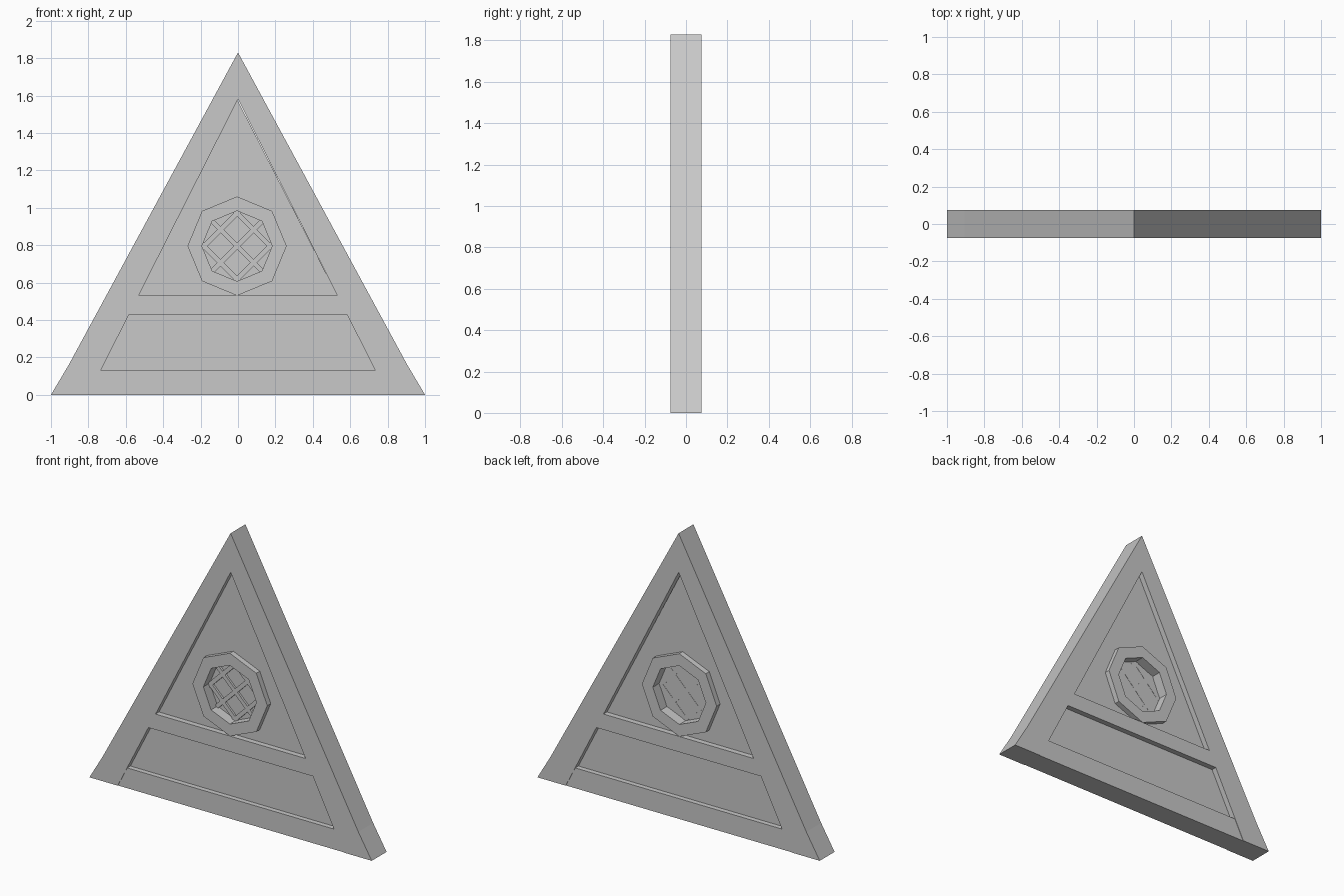
import bpy
import bmesh
from math import sin, cos, pi
from mathutils import Matrix

cube = bpy.data.objects.get("Cube")
if cube:
    bpy.data.objects.remove(cube, do_unlink=True)

stone = bpy.data.materials.new("stone grey")
stone.use_nodes = True
GREY = (0.58, 0.58, 0.58, 1)
stone.diffuse_color = GREY
stone.node_tree.nodes["Principled BSDF"].inputs["Base Color"].default_value = GREY

HALF = 0.075          # half the frame thickness
PANEL = 0.04          # half the panel thickness
CX, CZ = -0.005, 0.795  # middle of the vent


def finish(name, bm):
    bmesh.ops.recalc_face_normals(bm, faces=bm.faces)
    mesh = bpy.data.meshes.new(name)
    bm.to_mesh(mesh)
    bm.free()
    mesh.materials.append(stone)
    obj = bpy.data.objects.new(name, mesh)
    bpy.context.collection.objects.link(obj)
    return obj


def prism(name, outline, y0, y1):
    """Extrude an (x, z) outline from y0 to y1."""
    bm = bmesh.new()
    face = bm.faces.new([bm.verts.new((x, y0, z)) for x, z in outline])
    out = bmesh.ops.extrude_face_region(bm, geom=[face])
    moved = [v for v in out["geom"] if isinstance(v, bmesh.types.BMVert)]
    bmesh.ops.translate(bm, verts=moved, vec=(0, y1 - y0, 0))
    return finish(name, bm)


def octagon(r):
    return [(CX + r * sin(i * pi / 4), CZ + r * cos(i * pi / 4)) for i in range(8)]


def inner_x(z):
    """Half width of the opening at height z."""
    return 0.8 * (1 - z / 1.58)


def band(name, z0, z1, depth):
    a, b = inner_x(z0), inner_x(z1)
    prism(name, [(-a, z0), (a, z0), (b, z1), (-b, z1)], -depth, depth)


# Outer triangular frame with slightly flared feet
right = [(0.8, 0), (1, 0), (0.905, 0.16)]
left = [(-x, z) for x, z in reversed(right)]
prism("gable_frame", [(0, 1.58)] + right + [(0, 1.83)] + left, -HALF, HALF)

# Cross bars and lower panel
band("bottom_rail", 0, 0.13, HALF - 0.003)
band("lower_panel", 0.13, 0.43, PANEL)
band("middle_rail", 0.43, 0.53, HALF)

# Upper panel in two halves around the vent opening
bite = octagon(0.22)
half = [(CX, 1.58), (inner_x(0.53), 0.53), (CX, 0.53)]
prism("upper_panel_left", half + bite[4::-1], -PANEL, PANEL)
half[1] = (-inner_x(0.53), 0.53)
prism("upper_panel_right", half + bite[4:] + bite[:1], -PANEL, PANEL)

# Octagonal vent collar
bm = bmesh.new()
rings = [[bm.verts.new((x, y, z)) for x, z in octagon(r)]
         for r, y in ((0.265, -HALF), (0.265, HALF), (0.188, HALF), (0.188, -HALF))]
for k in range(4):
    a, b = rings[k], rings[(k + 1) % 4]
    for i in range(8):
        j = (i + 1) % 8
        bm.faces.new((a[i], a[j], b[j], b[i]))
finish("vent_collar", bm)

# Backing pane and diagonal lattice
prism("vent_pane", octagon(0.2), -0.01, 0.01)
for side, word in ((1, "rising"), (-1, "falling")):
    for n in (-1, 0, 1):
        length = 0.38 if n == 0 else 0.29
        bm = bmesh.new()
        bmesh.ops.create_cube(bm, size=1)
        bmesh.ops.scale(bm, verts=bm.verts, vec=(length, 0.035, 0.026))
        bmesh.ops.translate(bm, verts=bm.verts, vec=(0, -0.006, n * 0.125))
        bmesh.ops.rotate(bm, verts=bm.verts, matrix=Matrix.Rotation(side * pi / 4, 3, "Y"))
        bmesh.ops.translate(bm, verts=bm.verts, vec=(CX, 0, CZ))
        finish(f"lattice_bar_{word}_{n + 2}", bm)
